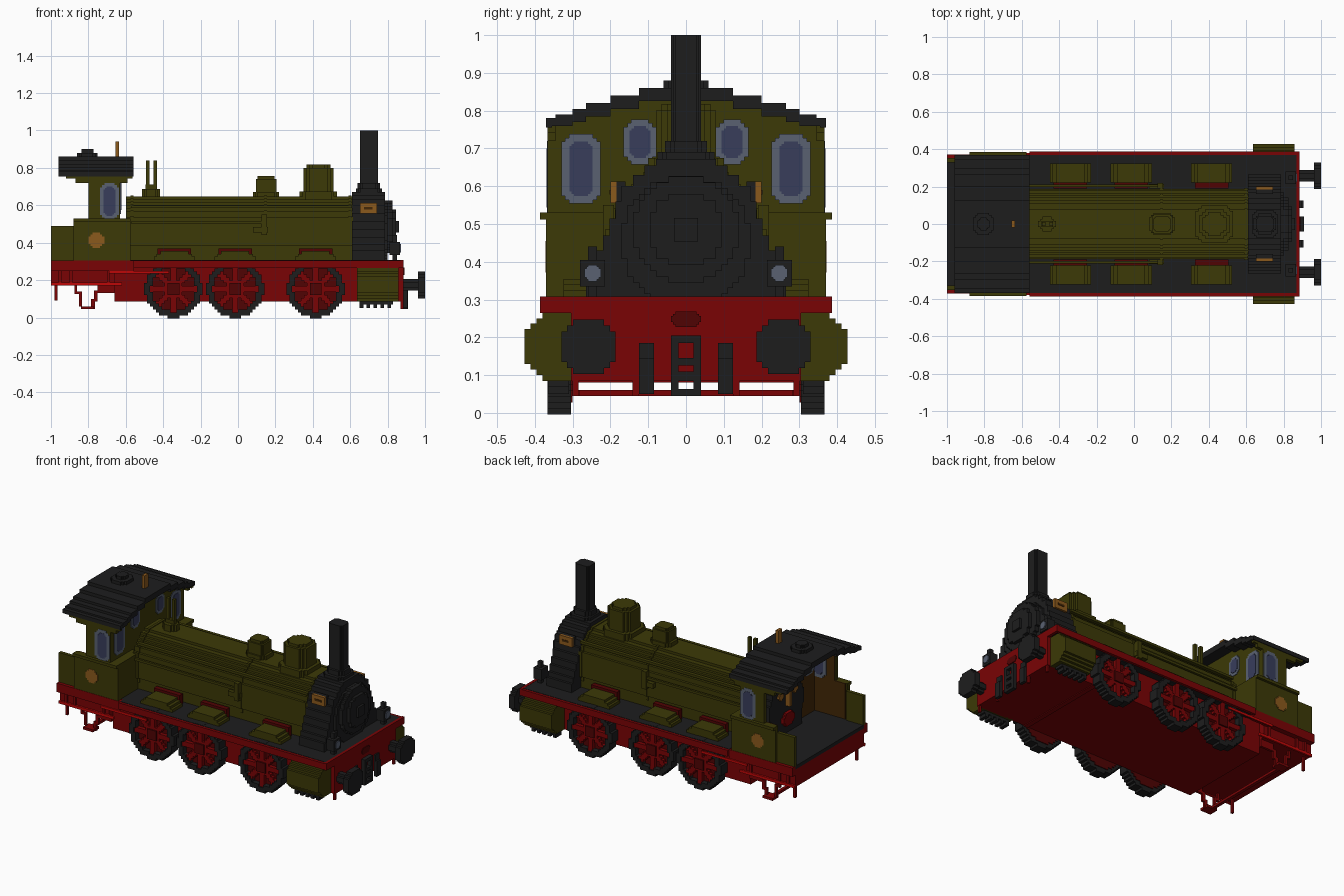
import bpy, bmesh, math

if "Cube" in bpy.data.objects:
    bpy.data.objects.remove(bpy.data.objects["Cube"])

V = 1 / 64  # block size


def material(name, r, g, b):
    m = bpy.data.materials.new(name)
    m.use_nodes = True
    m.diffuse_color = (r, g, b, 1)
    bsdf = m.node_tree.nodes["Principled BSDF"]
    bsdf.inputs["Base Color"].default_value = (r, g, b, 1)
    bsdf.inputs["Roughness"].default_value = 0.8
    return m


OLIVE = material("olive green", 0.045, 0.041, 0.002)
BLACK = material("soft black", 0.0125, 0.0125, 0.0128)
RED = material("frame red", 0.195, 0.001, 0.0015)
DARK_RED = material("dark red", 0.08, 0.001, 0.001)
BRIGHT_RED = material("bright red", 0.52, 0.002, 0.002)
GREY = material("window grey", 0.10, 0.12, 0.165)
GLASS = material("glass blue", 0.04, 0.047, 0.105)
BRASS = material("brass", 0.26, 0.10, 0.012)
BROWN = material("cab brown", 0.055, 0.02, 0.002)


def part(name, mat, boxes):
    """One object from a list of (x0, x1, y0, y1, z0, z1) blocks."""
    bm = bmesh.new()
    for x0, x1, y0, y1, z0, z1 in boxes:
        vs = bmesh.ops.create_cube(bm, size=1)["verts"]
        bmesh.ops.scale(bm, vec=(x1 - x0, y1 - y0, z1 - z0), verts=vs)
        bmesh.ops.translate(bm, vec=((x0 + x1) / 2, (y0 + y1) / 2, (z0 + z1) / 2), verts=vs)
    me = bpy.data.meshes.new(name)
    bm.to_mesh(me)
    bm.free()
    me.materials.append(mat)
    ob = bpy.data.objects.new(name, me)
    bpy.context.collection.objects.link(ob)


def both(boxes):
    """Add the copy on the other side of the engine."""
    return boxes + [(a, b, -d, -c, e, f) for a, b, c, d, e, f in boxes]


def disc(r, ri=0):
    """Stepped disc or ring as flat rectangles (a0, a1, b0, b1)."""
    n = round(r / V)
    out = []
    for i in range(-n, n):
        mid = (i + 0.5) * V
        w = max(round(math.sqrt(max(r * r - mid * mid, 0)) / V) * V, V)
        h = round(math.sqrt(max(ri * ri - mid * mid, 0)) / V) * V
        if h > 0:
            out += [(-w, -h, i * V, (i + 1) * V), (h, w, i * V, (i + 1) * V)]
        else:
            out.append((-w, w, i * V, (i + 1) * V))
    return out


def along_x(rects, x0, x1, cy=0, cz=0):
    return [(x0, x1, cy + a, cy + b, cz + c, cz + d) for a, b, c, d in rects]


def along_y(rects, y0, y1, cx=0, cz=0):
    return [(cx + a, cx + b, y0, y1, cz + c, cz + d) for a, b, c, d in rects]


def along_z(rects, z0, z1, cx=0, cy=0):
    return [(cx + a, cx + b, cy + c, cy + d, z0, z1) for a, b, c, d in rects]


def rounded(w, h, s=0.012):
    """Rectangle of half size w, h with stepped corners."""
    return [(-w, w, -h + 2 * s, h - 2 * s), (-w + s, w - s, -h + s, h - s),
            (-w + 2 * s, w - 2 * s, -h, h)]


# Frames, footplate and beams
part("main_frame", RED, [(-0.66, 0.87, -0.30, 0.30, 0.085, 0.285), (-1, -0.66, -0.34, 0.34, 0.175, 0.285)])
part("valance", RED, both([(-0.56, 0.87, 0.37, 0.387, 0.265, 0.305), (-1, -0.56, 0.34, 0.372, 0.25, 0.305)]))
part("footplate", BLACK, [(-0.56, 0.868, -0.37, 0.37, 0.282, 0.307), (-1, -0.56, -0.34, 0.34, 0.285, 0.307)])
part("front_beam", RED, [(0.868, 0.886, -0.387, 0.387, 0.265, 0.308), (0.868, 0.886, -0.305, 0.305, 0.085, 0.265)])
part("beam_badge", DARK_RED, along_x(rounded(0.04, 0.02, 0.006), 0.886, 0.890, 0, 0.248))
part("brake_rods", BRIGHT_RED, both([(-1, -0.62, 0.34, 0.352, 0.17, 0.187), (-0.69, -0.37, 0.372, 0.38, 0.235, 0.25)]))
part("frame_struts", RED, both([(x, x + V, 0.335, 0.351, 0.175, 0.29) for x in (-0.96, -0.9, -0.7)]))
part("rear_steps", RED, both([(-0.98, -0.965, 0.30, 0.315, 0.09, 0.18), (-0.875, -0.86, 0.30, 0.315, 0.125, 0.18),
                              (-0.86, -0.845, 0.30, 0.315, 0.125, 0.14), (-0.85, -0.835, 0.30, 0.315, 0.06, 0.14),
                              (-0.84, -0.77, 0.28, 0.34, 0.045, 0.06), (-0.785, -0.765, 0.30, 0.315, 0.045, 0.10),
                              (-0.77, -0.75, 0.30, 0.315, 0.085, 0.145), (-0.75, -0.66, 0.30, 0.315, 0.13, 0.18)])
     + [(-0.82, -0.80, -0.30, 0.30, 0.045, 0.06)])
part("under_beam", RED, [(0.52, 0.55, -0.30, 0.30, 0.08, 0.086)])

# Wheels
rims, backs, spokes, hubs = [], [], [], []
for cx in (-0.345, -0.015, 0.415):
    rims += along_y(disc(0.152, 0.118), 0.305, 0.367, cx, 0.152)
    backs += along_y(disc(0.125), 0.30, 0.335, cx, 0.152)
    hubs += along_y(disc(0.034), 0.33, 0.367, cx, 0.152)
    spoke = [(-0.125, 0.125, -V, V), (-V, V, -0.125, 0.125)]
    for k in range(1, 6):
        d = k * V
        for sx in (-1, 1):
            for sz in (-1, 1):
                spoke.append((sx * d - V, sx * d + V, sz * d - V, sz * d + V))
    spokes += along_y(spoke, 0.33, 0.358, cx, 0.152)
part("wheel_tyres", BLACK, both(rims))
part("wheel_backs", DARK_RED, both(backs))
part("wheel_spokes", RED, both(spokes))
part("wheel_hubs", DARK_RED, both(hubs))

# Splashers over the wheels
arches, linings = [], []
for cx in (-0.34, -0.015, 0.415):
    for hw, top in ((0.11, 0.325), (0.095, 0.34), (0.075, 0.355)):
        arches.append((cx - hw, cx + hw, 0.222, 0.324, 0.30, top))
    linings.append((cx - 0.09, cx + 0.09, 0.19, 0.222, 0.30, 0.37))
part("splashers", OLIVE, both(arches))
part("splasher_linings", DARK_RED, both(linings))

# Cylinders and drain cocks
part("cylinders", OLIVE, both([(0.635, 0.858, 0.29, y, z0, z1) for y, z0, z1 in
                               ((0.427, 0.13, 0.222), (0.412, 0.115, 0.237), (0.396, 0.1, 0.25), (0.38, 0.085, 0.27))]))
part("drain_cocks", BLACK, both([(0.65 + i * 0.037, 0.67 + i * 0.037, 0.31, 0.365, 0.05, 0.085) for i in range(5)]
                                + [(0.65, 0.83, 0.31, 0.365, 0.07, 0.085)]))

# Buffers and couplings
part("buffers", BLACK, both(along_x(rounded(0.072, 0.072, V), 0.962, 1.0, 0.258, 0.175)
                            + along_x(disc(0.032), 0.886, 0.962, 0.258, 0.175)))
part("coupling", BLACK, both([(0.886, 0.91, 0.02, 0.04, 0.045, 0.205)])
     + [(0.886, 0.91, -0.02, 0.02, z, z + h) for z, h in ((0.045, 0.018), (0.085, 0.025), (0.125, 0.02), (0.185, 0.02))])
part("brake_hoses", BLACK, both([(0.886, 0.905, 0.085, 0.125, 0.05, 0.145), (0.886, 0.895, 0.085, 0.125, 0.145, 0.185)]))
part("guard_irons", RED, both([(0.87, 0.884, 0.125, 0.142, 0.045, 0.1), (0.87, 0.884, 0.285, 0.30, 0.045, 0.1)]))

# Boiler with rails and pipes
shell = [(-0.60, 0.615, a[2], a[3], max(a[4], 0.30), a[5])
         for a in along_x(disc(0.195), 0, 1, 0, 0.46) if a[5] > 0.31]
part("boiler", OLIVE, shell + [(-0.60, 0.615, -0.17, 0.17, 0.30, 0.40)])
part("boiler_bands", OLIVE, [(x, x + V, a[2] - 0.005, a[3] + 0.005, max(a[4], 0.30), a[5] + 0.004)
                             for x in (-0.575, 0.14, 0.59) for a in shell])
part("boiler_rails", OLIVE, both([(-0.57, 0.14, 0.198, 0.212, 0.50, 0.515), (-0.57, 0.61, 0.16, 0.182, 0.585, 0.60),
                                  (0.08, 0.16, 0.19, 0.215, 0.455, 0.485), (0.125, 0.155, 0.19, 0.22, 0.44, 0.55)]))
part("sand_dome", OLIVE, along_z(rounded(0.07, 0.06), 0.64, 0.672, 0.15) + along_z(rounded(0.055, 0.05, 0.005), 0.66, 0.74, 0.15)
     + along_z(rounded(0.045, 0.04, 0.005), 0.74, 0.757, 0.15))
part("steam_dome", OLIVE, along_z(rounded(0.10, 0.10, V), 0.63, 0.675, 0.43) + along_z(rounded(0.08, 0.08, V), 0.66, 0.80, 0.43)
     + along_z(rounded(0.065, 0.065, V), 0.80, 0.817, 0.43))
part("safety_valves", OLIVE, along_z(rounded(0.047, 0.04), 0.64, 0.688, -0.465)
     + [(-0.492, -0.474, -0.01, 0.01, 0.68, 0.84), (-0.452, -0.434, -0.01, 0.01, 0.68, 0.84),
        (-0.495, -0.433, -0.015, 0.015, 0.685, 0.71)])

# Smokebox, door and chimney
profile = [(0.265, 0.36), (0.25, 0.39), (0.235, 0.43), (0.22, 0.47), (0.203, 0.515), (0.187, 0.56),
           (0.172, 0.60), (0.14, 0.63), (0.11, 0.655), (0.08, 0.672)]
z = 0.30
rows = []
for hw, top in profile:
    rows.append((0.61, 0.785, -hw, hw, z, top))
    z = top
part("smokebox", BLACK, rows)
part("smokebox_door", BLACK, along_x(disc(0.172), 0.78, 0.80, 0, 0.455) + along_x(disc(0.14), 0.80, 0.825, 0, 0.485)
     + along_x(disc(0.10), 0.825, 0.845, 0, 0.485) + along_x(disc(0.035), 0.845, 0.86, 0, 0.485))
part("chimney", BLACK, along_z(rounded(0.07, 0.075), 0.64, 0.69, 0.70) + along_z(rounded(0.06, 0.055), 0.69, 0.72, 0.70)
     + along_z(rounded(0.048, 0.04, 0.006), 0.70, 1.0, 0.70))
part("smokebox_plates", BRASS, both([(0.652, 0.742, 0.184, 0.2, 0.555, 0.612)]))
part("plate_backs", BLACK, both([(0.652, 0.742, 0.16, 0.184, 0.555, 0.612)]))
part("plate_slots", BROWN, both([(0.675, 0.72, 0.199, 0.203, 0.578, 0.59)]))

# Head lamps
part("lamps", BLACK, both([(0.81, 0.865, 0.215, 0.28, 0.335, 0.405), (0.825, 0.85, 0.235, 0.26, 0.30, 0.44)]))
part("lamp_lenses", GREY, both(along_x(rounded(0.022, 0.022, 0.005), 0.865, 0.871, 0.247, 0.37)))

# Cab walls
arch = [(0.37, 0.78), (0.345, 0.79), (0.30, 0.805), (0.265, 0.82), (0.20, 0.84), (0.125, 0.86), (0, 0)]
strips = [(arch[i + 1][0], arch[i][0], arch[i][1]) for i in range(6)]
part("cab_front", OLIVE, both([(-0.65, -0.63, a, min(b, 0.365), 0.30, t - 0.02) for a, b, t in strips]
                              + [(-0.64, -0.575, 0.15, 0.365, 0.30, 0.53)]))
part("cab_sides", OLIVE, both([(-0.88, -0.575, 0.345, 0.37, 0.305, 0.53), (-0.88, -0.575, 0.37, 0.386, 0.512, 0.53),
                               (-0.80, -0.63, 0.345, 0.366, 0.53, 0.765), (-0.87, -0.59, 0.345, 0.366, 0.72, 0.742),
                               (-0.92, -0.565, 0.345, 0.366, 0.742, 0.765)]))
part("bunker_sides", OLIVE, both([(-1, -0.88, 0.33, 0.352, 0.305, 0.49)]))
part("cab_lining", BROWN, both([(-0.87, -0.65, 0.338, 0.346, 0.307, 0.53), (-0.795, -0.65, 0.338, 0.346, 0.53, 0.75)])
     + [(-0.658, -0.65, -0.338, 0.338, 0.307, 0.75)])

# Windows
part("side_window_frames", GREY, both(along_y(rounded(0.052, 0.098), 0.334, 0.3675, -0.687, 0.622)))
part("side_window_panes", GLASS, both(along_y(rounded(0.032, 0.078, 0.008), 0.331, 0.369, -0.687, 0.622)))
part("front_window_frames", GREY, both(along_x(rounded(0.052, 0.092, 0.01), -0.662, -0.626, 0.278, 0.646)
                                       + along_x(rounded(0.043, 0.06, 0.01), -0.662, -0.626, 0.122, 0.717)))
part("front_window_panes", GLASS, both(along_x(rounded(0.031, 0.072, 0.006), -0.665, -0.623, 0.278, 0.646)
                                       + along_x(rounded(0.028, 0.042, 0.006), -0.665, -0.623, 0.122, 0.717)))
part("cab_emblems", BRASS, both(along_y(rounded(0.042, 0.042, 0.011), 0.368, 0.3725, -0.757, 0.413)))

# Roof, vent and whistle
part("roof", BLACK, both([(-0.96, -0.558, a, b, max(t - 0.035, 0.76), t) for a, b, t in strips]
                         + [(-0.96, -0.558, 0.355, 0.37, 0.755, 0.78)]))
part("roof_vent", BLACK, along_z(rounded(0.055, 0.06), 0.85, 0.88, -0.805) + along_z(rounded(0.032, 0.035, 0.008), 0.88, 0.90, -0.805))
part("whistle", BRASS, [(-0.656, -0.636, -0.018, 0.018, 0.85, 0.94)])

# Controls inside the cab
part("backhead", BLACK, along_x(disc(0.17), -0.70, -0.655, 0, 0.48) + [(-0.70, -0.655, -0.15, 0.15, 0.305, 0.48)])
part("fire_door", RED, along_x(rounded(0.055, 0.04), -0.72, -0.70, 0, 0.40))
part("gauges", BRASS, both(along_x(rounded(0.024, 0.024, 0.008), -0.715, -0.70, 0.07, 0.56))
     + [(-0.73, -0.70, -0.01, 0.01, 0.48, 0.62)])
